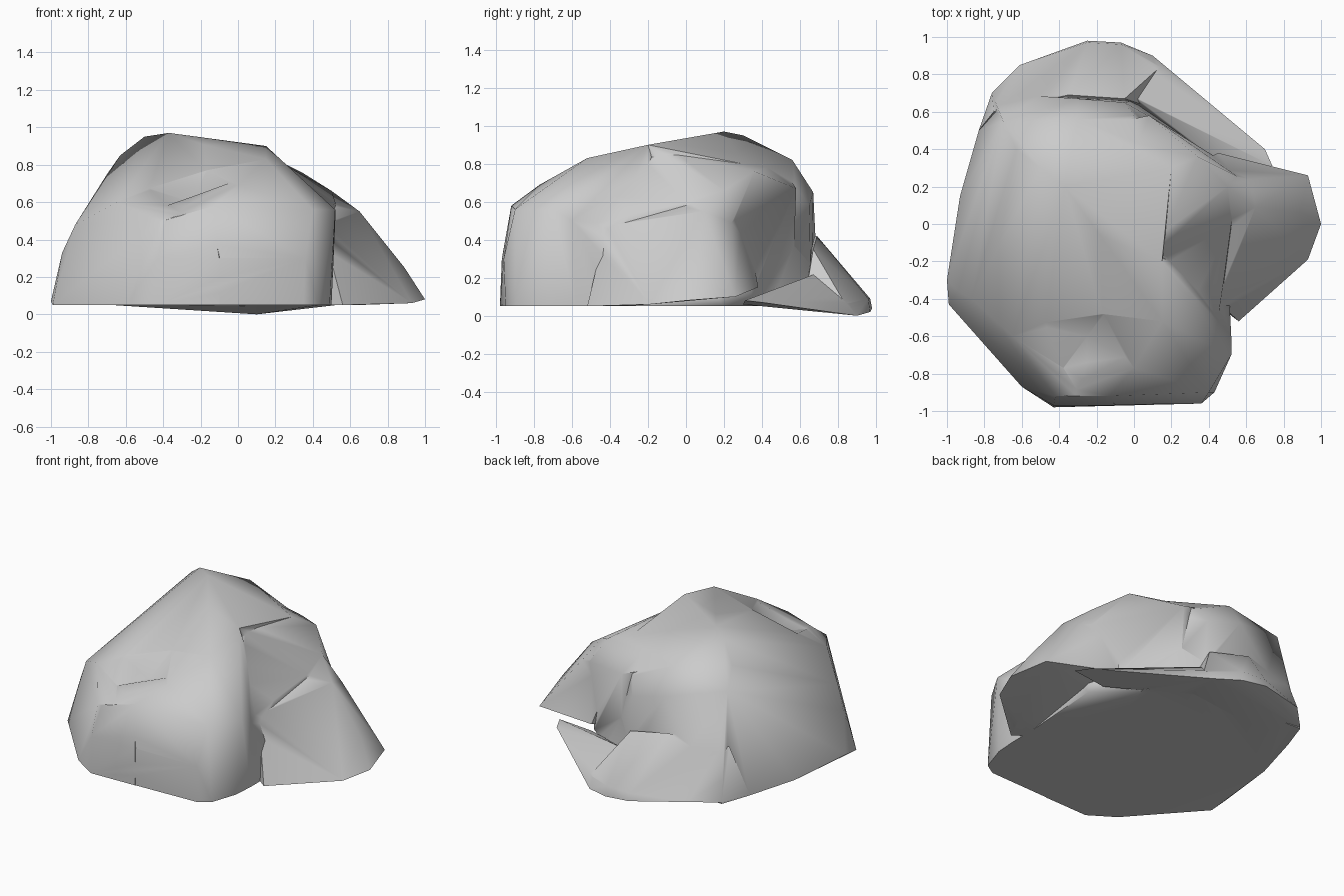
import bpy, bmesh, math


def hull(name, *pts):
    """Faceted convex lump of rock wrapped around a few corner points."""
    bm = bmesh.new()
    for p in pts:
        bm.verts.new(p)
    res = bmesh.ops.convex_hull(bm, input=bm.verts)
    junk = {v for v in res["geom_interior"] + res["geom_unused"]
            if isinstance(v, bmesh.types.BMVert)}
    bmesh.ops.delete(bm, geom=list(junk), context='VERTS')
    bmesh.ops.recalc_face_normals(bm, faces=bm.faces)
    me = bpy.data.meshes.new(name)
    bm.to_mesh(me)
    bm.free()
    ob = bpy.data.objects.new(name, me)
    bpy.context.collection.objects.link(ob)
    return ob


def combine(target, part, operation):
    """Fuse a lump into the target, or carve it away, then drop it."""
    mod = target.modifiers.new("combine", 'BOOLEAN')
    mod.operation = operation
    mod.solver = 'EXACT'
    mod.object = part
    bpy.context.view_layer.objects.active = target
    bpy.ops.object.modifier_apply(modifier=mod.name)
    bpy.data.objects.remove(part)


# left half of the body: leaning left wall, peak and back cliff
left_body = hull(
    "boulder",
    (-1, -.3, .07), (-.99, -.43, .05), (-.6, -.87, .05), (-.43, -.98, .05),
    (-.1, -.97, .05), (-.93, .15, .05), (-.83, .5, .05), (-.76, .7, .05),
    (0, .66, .05), (.3, .45, .05), (-.94, -.36, .33),
    (-.87, -.4, .48), (-.65, -.6, .6), (-.43, -.97, .3), (-.42, -.92, .5),
    (-.15, -.91, .57), (-.1, -.97, .3), (-.17, -.48, .77),
    (-.37, .2, .97), (-.5, .3, .95), (.15, -.2, .9), (-.63, .4, .85),
    (-.7, .55, .75), (-.3, .56, .82), (.0, .58, .68), (-.3, .67, .65),
    (-.05, .65, .58), (.2, .3, .8))

# right half of the body: upright front face and shoulder
right_body = hull(
    "right_body",
    (-.43, -.98, .05), (.35, -.95, .05), (.43, -.9, .05), (.49, -.72, .05),
    (.5, -.58, .05), (.5, -.2, .05), (-.4, .4, .05),
    (-.43, -.97, .3), (.36, -.96, .3), (-.4, -.92, .5), (-.13, -.92, .58),
    (.4, -.9, .56), (.52, -.7, .56), (.52, -.6, .5), (0, -.77, .69),
    (.15, -.52, .83), (-.17, -.48, .77), (.15, -.2, .9), (-.37, .2, .95))

# shoulder between plateau and spur, ending in the back cliff
back_shoulder = hull(
    "back_shoulder",
    (.12, -.15, .87), (.12, -.45, .78), (.2, .3, .8), (.34, .36, .76),
    (.5, .2, .66), (.52, .0, .6), (.48, -.3, .53), (.45, -.5, .48),
    (.5, -.4, .05), (.54, .2, .05), (.45, .35, .1), (.1, .56, .05),
    (.08, .58, .67), (-.3, .5, .8), (-.3, .4, .05), (.56, .25, .5))

# ridge running down to the right-hand point
right_spur = hull(
    "right_spur",
    (.5, .2, .66), (.65, .09, .55), (.62, .24, .49), (.73, .0, .39),
    (.89, .06, .25), (1, 0, .08), (.93, .26, .1), (.93, -.19, .06),
    (.65, -.34, .05), (.61, -.42, .05), (.56, -.52, .05), (.45, -.42, .47),
    (.3, .1, .1), (.3, .3, .6), (.7, .3, .14), (.4, -.4, .05),
    (.45, .38, .15))

# thin apron spreading out at the back
back_skirt = hull(
    "back_skirt",
    (-.83, .5, .06), (-.76, .7, .06), (-.61, .85, .08), (-.25, .98, .04),
    (-.25, .97, .09), (-.07, .97, .02), (-.07, .96, .09), (.1, .9, .0),
    (.14, .84, .06), (.1, .62, .045), (-.4, .55, .05), (-.75, .6, .4),
    (-.35, .69, .42), (-.05, .67, .35), (-.5, .82, .17))

# low lip under the spur
right_lip = hull(
    "right_lip",
    (.1, .9, .0), (.14, .84, .07), (.37, .54, .05), (.7, .4, .07),
    (.74, .31, .08), (.5, .3, .06), (0, .6, .05), (0, .68, .22),
    (.3, .5, .14), (-.07, .95, .05))

# hollow in the front slope, below the plateau edge
front_hollow = hull(
    "front_hollow",
    (-.25, -.6, .6), (-.15, -.47, .79), (-.55, -.5, .7), (-.4, -.8, .58),
    (-.03, -.72, .71), (-.25, -.6, 1.1))

for lump in (right_body, back_shoulder, right_spur, back_skirt, right_lip):
    combine(left_body, lump, 'UNION')
combine(left_body, front_hollow, 'DIFFERENCE')

bpy.ops.object.select_all(action='DESELECT')
left_body.select_set(True)
bpy.context.view_layer.objects.active = left_body
bpy.ops.object.shade_smooth_by_angle(angle=math.radians(50))
